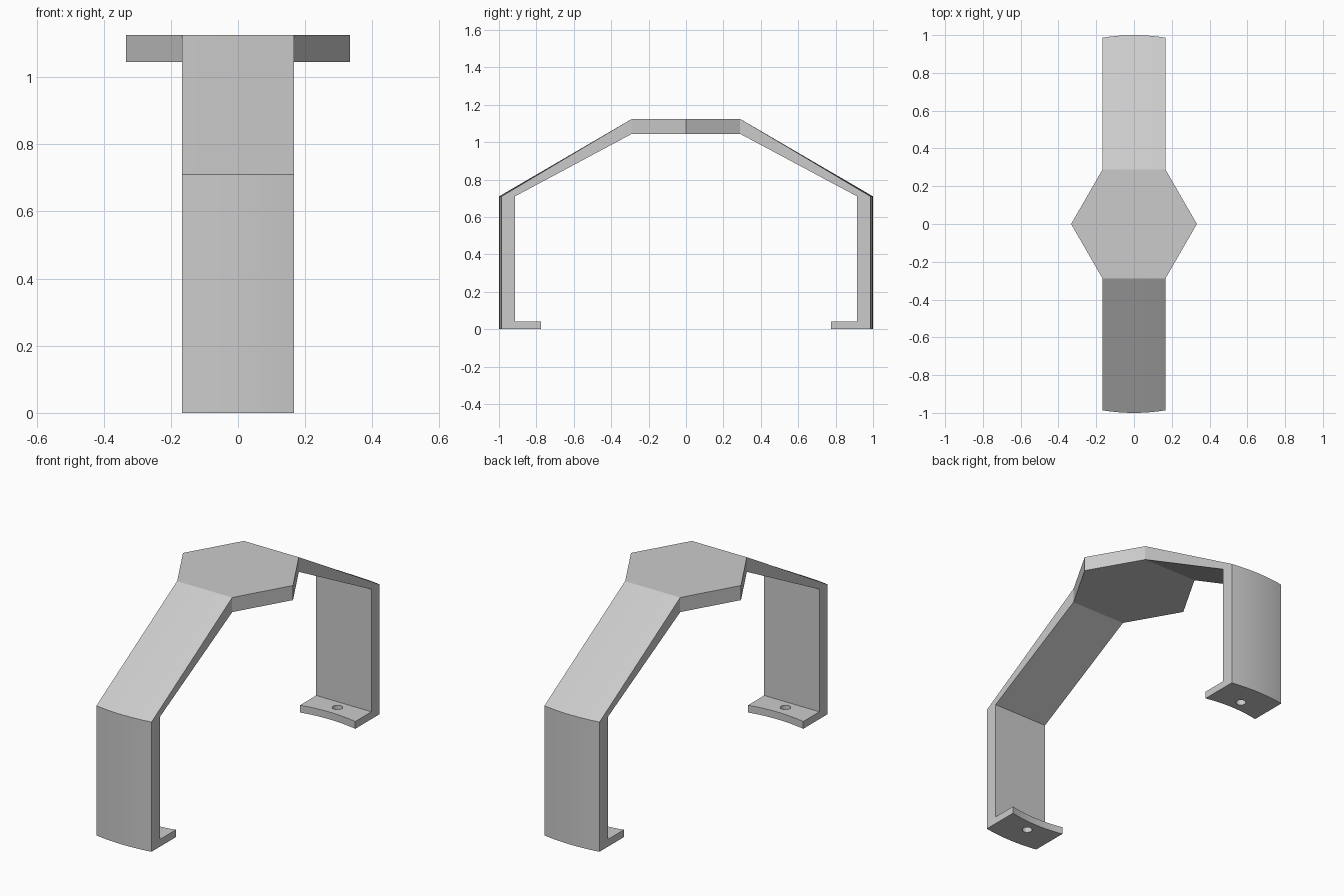
import bpy, bmesh
from math import sqrt, radians, sin, cos

if "Cube" in bpy.data.objects:
    bpy.data.objects.remove(bpy.data.objects["Cube"], do_unlink=True)

HALF_WIDTH = 0.167
OUTER_RADIUS, INNER_RADIUS = 1.0, 0.793
PLATE_RADIUS, PLATE_LOW, PLATE_TOP = 0.333, 1.045, 1.125
PLATE_EDGE = PLATE_RADIUS * sin(radians(60))
SHOULDER, LEG_INNER, FOOT_TOP = 0.71, 0.915, 0.04
STEPS = 16

grey = bpy.data.materials.new("grey")
grey.use_nodes = True
colour = (0.6, 0.6, 0.6, 1)
grey.diffuse_color = colour
grey.node_tree.nodes["Principled BSDF"].inputs["Base Color"].default_value = colour


def add_object(name, bm):
    bmesh.ops.recalc_face_normals(bm, faces=bm.faces)
    mesh = bpy.data.meshes.new(name)
    bm.to_mesh(mesh)
    bm.free()
    mesh.materials.append(grey)
    obj = bpy.data.objects.new(name, mesh)
    bpy.context.collection.objects.link(obj)
    return obj


def activate(obj):
    bpy.ops.object.select_all(action="DESELECT")
    obj.select_set(True)
    bpy.context.view_layer.objects.active = obj


# Sloping arm, leg and foot: a side profile swept across the width,
# with outer face and foot tip following arcs around the centre
def arm_and_leg(name, side):
    bm = bmesh.new()
    sections = []
    for i in range(STEPS + 1):
        x = HALF_WIDTH * (2 * i / STEPS - 1)
        outer = sqrt(OUTER_RADIUS ** 2 - x * x)
        tip = sqrt(INNER_RADIUS ** 2 - x * x)
        profile = [(outer, 0), (outer, SHOULDER), (PLATE_EDGE, PLATE_TOP),
                   (PLATE_EDGE, PLATE_LOW), (LEG_INNER, SHOULDER),
                   (LEG_INNER, FOOT_TOP), (tip, FOOT_TOP), (tip, 0)]
        sections.append([bm.verts.new((x, side * y, z)) for y, z in profile])
    for a, b in zip(sections, sections[1:]):
        for j in range(len(a)):
            k = (j + 1) % len(a)
            bm.faces.new((a[j], a[k], b[k], b[j]))
    bm.faces.new(sections[0])
    bm.faces.new(sections[-1])
    obj = add_object(name, bm)

    # Screw hole through the foot
    bpy.ops.mesh.primitive_cylinder_add(vertices=24, radius=0.026, depth=0.2,
                                        location=(0, side * 0.86, 0))
    cutter = bpy.context.object
    cutter.hide_render = True
    hole = obj.modifiers.new("screw_hole", "BOOLEAN")
    hole.operation, hole.solver, hole.object = "DIFFERENCE", "EXACT", cutter
    activate(obj)
    bpy.ops.object.modifier_apply(modifier=hole.name)
    bpy.data.objects.remove(cutter, do_unlink=True)
    activate(obj)
    bpy.ops.object.shade_smooth_by_angle(angle=radians(20))


arm_and_leg("front_arm_and_leg", -1)
arm_and_leg("back_arm_and_leg", 1)

# Hexagonal top plate
bm = bmesh.new()
corners = [(PLATE_RADIUS * cos(radians(60 * i)), PLATE_RADIUS * sin(radians(60 * i)))
           for i in range(6)]
base = bm.faces.new([bm.verts.new((x, y, PLATE_LOW)) for x, y in corners])
raised = bmesh.ops.extrude_face_region(bm, geom=[base], use_keep_orig=True)
bmesh.ops.translate(bm, vec=(0, 0, PLATE_TOP - PLATE_LOW),
                    verts=[g for g in raised["geom"] if isinstance(g, bmesh.types.BMVert)])
add_object("top_plate", bm)
